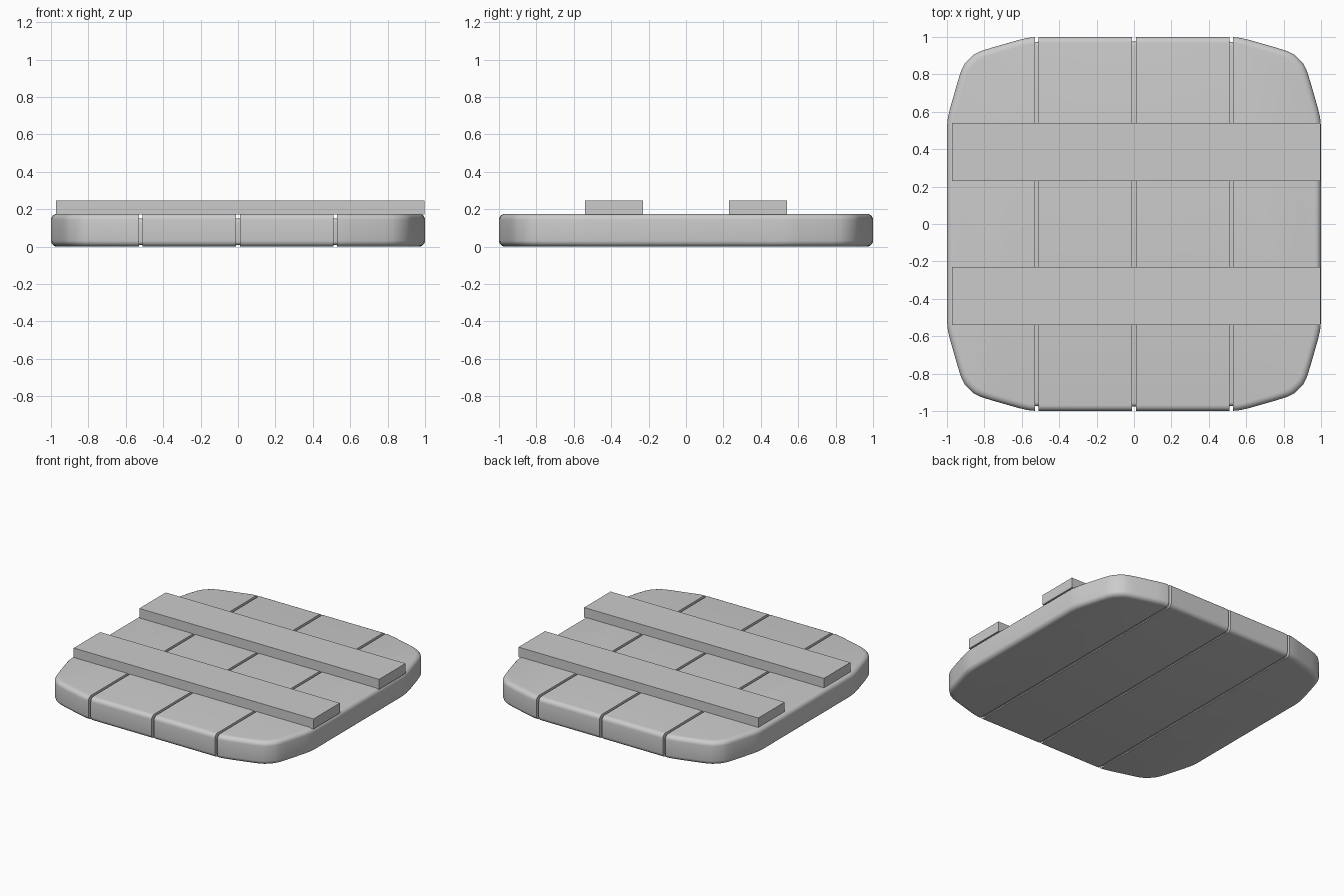
import bpy, bmesh, math
from mathutils import Vector

if "Cube" in bpy.data.objects:
    bpy.data.objects.remove(bpy.data.objects["Cube"])

# One rounded corner of the board outline, mirrored to all four
CORNER = [(1, 0.52), (0.995, 0.57), (0.983, 0.62), (0.94, 0.77), (0.922, 0.825), (0.905, 0.858),
          (0.882, 0.882), (0.858, 0.905), (0.825, 0.922), (0.77, 0.94), (0.62, 0.983),
          (0.57, 0.995), (0.52, 1)]


def outline():
    pts = []
    for k in range(4):
        sx, sy = [(1, 1), (-1, 1), (-1, -1), (1, -1)][k]
        seg = [(x * sx, y * sy) for x, y in CORNER]
        pts += seg if k % 2 == 0 else seg[::-1]
    return pts


def finish(name, bm, smooth=True):
    bmesh.ops.recalc_face_normals(bm, faces=bm.faces)
    me = bpy.data.meshes.new(name)
    bm.to_mesh(me)
    bm.free()
    ob = bpy.data.objects.new(name, me)
    bpy.context.collection.objects.link(ob)
    if smooth:
        bpy.ops.object.select_all(action='DESELECT')
        ob.select_set(True)
        bpy.context.view_layer.objects.active = ob
        bpy.ops.object.shade_smooth_by_angle(angle=math.radians(35))
    return ob


# Slab with rounded top and bottom rims
def slab(z0, z1, inset, r, steps=5):
    bm = bmesh.new()
    arc = [i * math.pi / 2 / steps for i in range(steps + 1)]
    prof = [(r * (1 - math.sin(a)), z0 + r * (1 - math.cos(a))) for a in arc]
    prof += [(d, z0 + z1 - z) for d, z in reversed(prof)]
    rings = [[bm.verts.new((x * (1 - inset - d), y * (1 - inset - d), z)) for x, y in outline()]
             for d, z in prof]
    n = len(rings[0])
    for a, b in zip(rings, rings[1:]):
        for i in range(n):
            j = (i + 1) % n
            bm.faces.new((a[i], a[j], b[j], b[i]))
    bm.faces.new(rings[0])
    bm.faces.new(rings[-1])
    return bm


def cut(bm, x, side):
    geom = bm.verts[:] + bm.edges[:] + bm.faces[:]
    res = bmesh.ops.bisect_plane(bm, geom=geom, plane_co=(x, 0, 0), plane_no=(side, 0, 0),
                                 clear_outer=True)
    edges = [e for e in res['geom_cut'] if isinstance(e, bmesh.types.BMEdge)]
    bmesh.ops.holes_fill(bm, edges=edges, sides=0)


# Four planks separated by narrow grooves
SEAMS = [-0.52, 0, 0.52]
GAP = 0.01
for i in range(4):
    bm = slab(0, 0.175, 0, 0.032)
    if i > 0:
        cut(bm, SEAMS[i - 1] + GAP, -1)
    if i < 3:
        cut(bm, SEAMS[i] - GAP, 1)
    finish(f"plank_{i + 1}", bm)

# Core closing the grooves
finish("core", slab(0.008, 0.15, 0.025, 0.02))

# Two cross battens on top
for name, y in (("front_batten", -0.385), ("back_batten", 0.385)):
    bm = bmesh.new()
    bmesh.ops.create_cube(bm, size=1)
    bmesh.ops.scale(bm, vec=(1.97, 0.31, 0.075), verts=bm.verts)
    bmesh.ops.translate(bm, vec=Vector((0.013, y, 0.2075)), verts=bm.verts)
    finish(name, bm, smooth=False)
